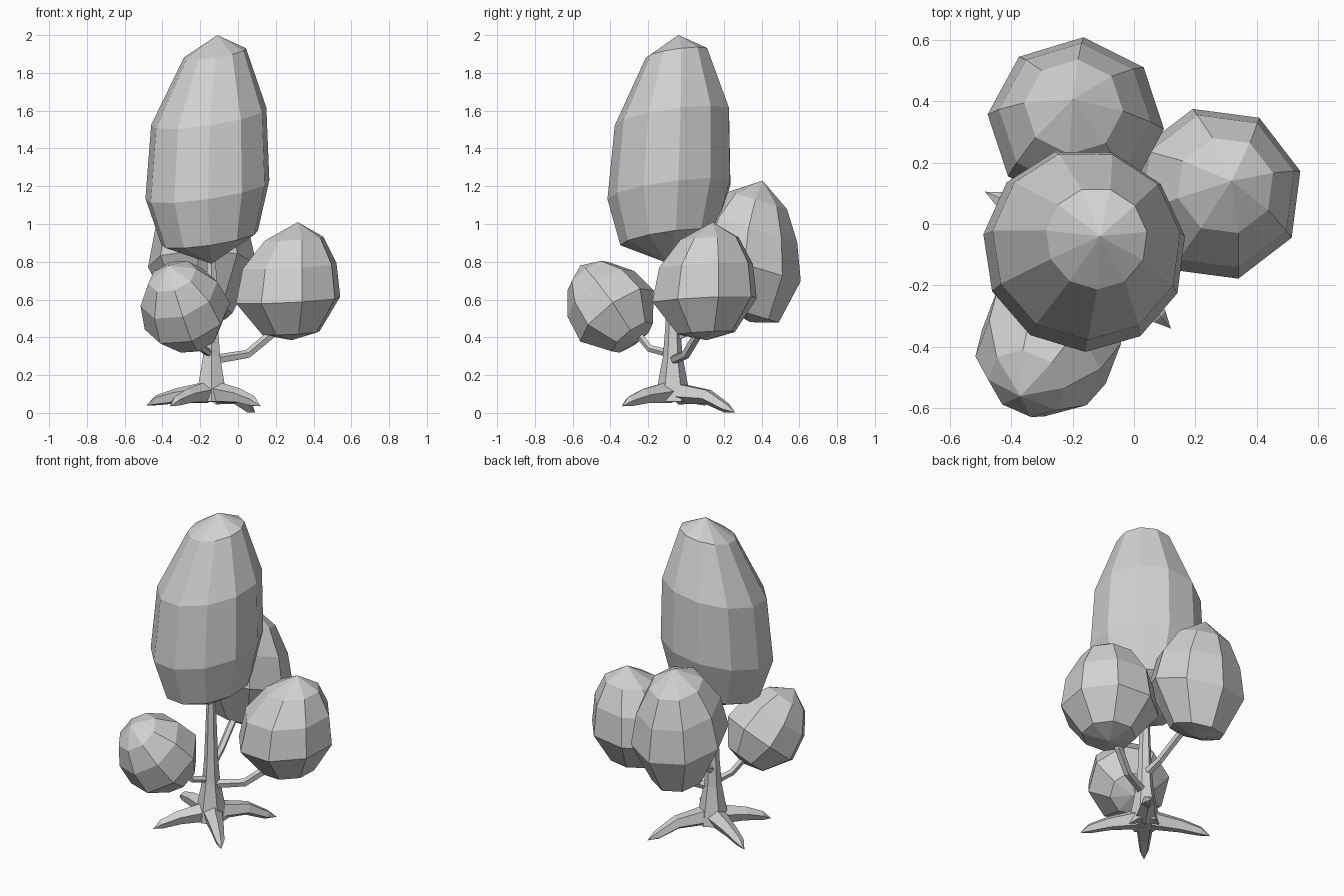
import bpy, bmesh, math
from mathutils import Vector

if "Cube" in bpy.data.objects:
    bpy.data.objects.remove(bpy.data.objects["Cube"], do_unlink=True)

grey = bpy.data.materials.new("plain_grey")
grey.use_nodes = True
COLOUR = (0.64, 0.64, 0.64, 1)
grey.diffuse_color = COLOUR
grey.node_tree.nodes["Principled BSDF"].inputs["Base Color"].default_value = COLOUR


def loft(name, rings, sides, start=None, end=None, phase=-90):
    """Skin rings of (centre, radius, normal); close each end to a point."""
    bm = bmesh.new()
    loops = []
    for centre, radius, normal in rings:
        turn = Vector((0, 0, 1)).rotation_difference(Vector(normal))
        loop = []
        for i in range(sides):
            a = math.radians(phase) + math.tau * i / sides
            loop.append(bm.verts.new(centre + turn @ Vector((math.cos(a), math.sin(a), 0)) * radius))
        loops.append(loop)
    first = bm.verts.new(start if start is not None else rings[0][0])
    last = bm.verts.new(end if end is not None else rings[-1][0])
    for i in range(sides):
        j = (i + 1) % sides
        for low, high in zip(loops, loops[1:]):
            bm.faces.new((low[i], low[j], high[j], high[i]))
        bm.faces.new((first, loops[0][j], loops[0][i]))
        bm.faces.new((last, loops[-1][i], loops[-1][j]))
    bmesh.ops.recalc_face_normals(bm, faces=bm.faces)
    mesh = bpy.data.meshes.new(name)
    bm.to_mesh(mesh)
    bm.free()
    mesh.materials.append(grey)
    obj = bpy.data.objects.new(name, mesh)
    bpy.context.collection.objects.link(obj)


def crown(name, bottom, top, radius, normal, profile, sides, bend=(0, 0, 0), phase=-90):
    """Faceted leaf mass between two poles, bulging sideways by bend."""
    bottom, top, bend = Vector(bottom), Vector(top), Vector(bend)
    rings = [(bottom.lerp(top, t) + bend * math.sin(math.pi * t), radius * r, normal)
             for t, r in profile]
    loft(name, rings, sides, bottom, top, phase)


def limb(name, path, radii, sides=6, tip=None):
    """Tapered tube along a path."""
    path = [Vector(p) for p in path]
    rings = []
    for i, p in enumerate(path):
        along = path[min(i + 1, len(path) - 1)] - path[max(i - 1, 0)]
        rings.append((p, radii[i], along))
    loft(name, rings, sides, end=tip)


# Leaf masses
TALL = [(.11, .78), (.32, 1), (.64, .93), (.92, .5)]
ROUND = [(.06, .55), (.34, 1), (.63, .9), (.86, .56)]
LEANING = [(.06, .56), (.4, 1), (.66, .86), (.86, .56)]
crown("main_crown", (-.14, -.09, .79), (-.11, -.04, 2), .335,
      (-.15, -.14, 1), TALL, 11, bend=(-.037, -.012, 0))
crown("left_crown", (.285, .11, .385), (.317, .14, 1.01), .286,
      (-.05, -.05, 1), ROUND, 8, bend=(-.035, -.025, 0), phase=-75)
crown("back_crown", (-.19, .34, .48), (-.2, .405, 1.23), .288,
      (0, .3, 1), LEANING, 8, bend=(.005, -.035, 0), phase=-95)
crown("front_crown", (-.215, -.265, .375), (-.37, -.56, .78), .238,
      (-.155, -.295, .4), ROUND, 8)

# Trunk
BASE = Vector((-.14, -.07, 0))
limb("trunk", [BASE + Vector((0, 0, z)) for z in (.06, .14, .3, .45, .88)],
     [.095, .082, .052, .04, .024])

# Roots spread from the trunk foot to a low point
for name, tip in {"left_front_root": (.12, -.34, .035), "left_back_root": (.09, .26, .003),
                  "right_front_root": (-.36, -.34, .035), "right_back_root": (-.485, .105, .04)}.items():
    tip = Vector(tip)
    path = [BASE.lerp(tip, t) for t in (.1, .55, .85)]
    for p, z in zip(path, (.105, .088, tip.z + .025)):
        p.z = z
    limb(name, path, [.06, .042, .028], 5, tip)

# Branches reach into the leaf masses
limb("left_branch", [(-.13, -.07, .28), (.05, 0, .31), (.17, .06, .41), (.22, .08, .5)],
     [.027, .024, .025, .025], 5)
limb("front_branch", [(-.14, -.07, .31), (-.19, -.19, .34), (-.25, -.28, .45)],
     [.022, .02, .02], 5)
limb("back_branch", [(-.14, -.06, .4), (-.155, .05, .45), (-.185, .25, .6)],
     [.026, .022, .022], 5)
